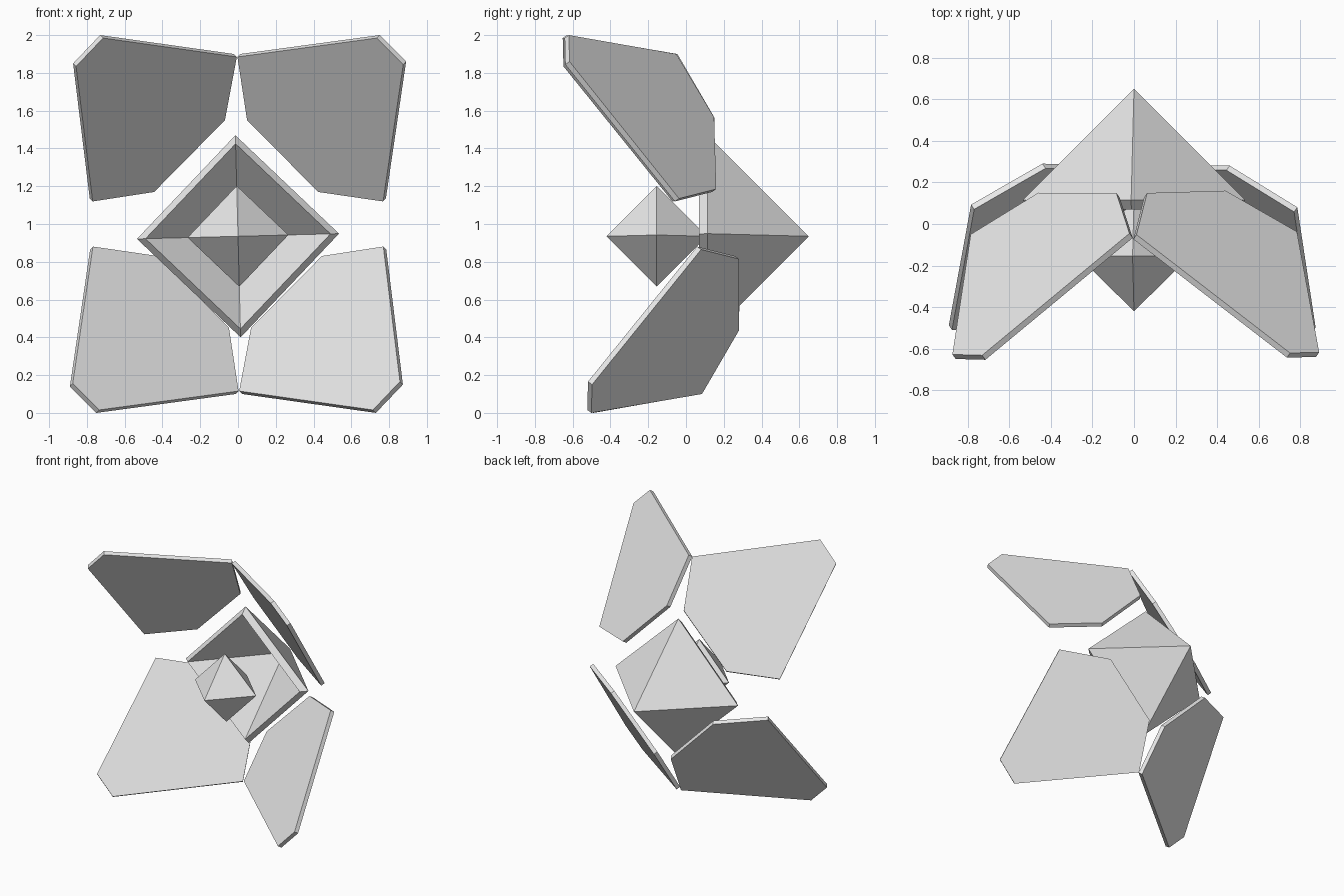
import bpy, bmesh
from mathutils import Vector, Matrix

if "Cube" in bpy.data.objects:
    bpy.data.objects.remove(bpy.data.objects["Cube"])

grey = bpy.data.materials.new("light grey")
grey.diffuse_color = (0.8, 0.8, 0.8, 1)
grey.use_nodes = True
grey.node_tree.nodes["Principled BSDF"].inputs["Base Color"].default_value = grey.diffuse_color


def make(name, verts, faces):
    """Flat-shaded object with outward-facing normals."""
    bm = bmesh.new()
    vs = [bm.verts.new(v) for v in verts]
    for f in faces:
        bm.faces.new([vs[i] for i in f])
    bmesh.ops.recalc_face_normals(bm, faces=bm.faces)
    mesh = bpy.data.meshes.new(name)
    bm.to_mesh(mesh)
    bm.free()
    mesh.materials.append(grey)
    ob = bpy.data.objects.new(name, mesh)
    bpy.context.collection.objects.link(ob)
    return ob


def diamond(r, y):
    return [(r, y, 0), (0, y, r), (-r, y, 0), (0, y, -r)]


# Core pieces are rolled slightly about the y axis
ROLL = Matrix.Translation((0, 0, 0.935)) @ Matrix.Rotation(-0.026, 4, 'Y')

# Hollow pyramid shell, open at the front with a slanted rim
faces = []
for i in range(4):
    j = (i + 1) % 4
    faces += [(i, j, 8), (4 + i, 4 + j, 9), (i, j, 4 + j, 4 + i)]
shell = make("pyramid_shell",
             diamond(0.535, 0.115) + diamond(0.49, 0.07) + [(0, 0.65, 0), (0, 0.575, 0)],
             faces)
shell.matrix_world = ROLL

# Floating octahedron
faces = [(i, (i + 1) % 4, k) for i in range(4) for k in (4, 5)]
gem = make("octahedron", diamond(0.267, 0) + [(0, -0.265, 0), (0, 0.265, 0)], faces)
gem.matrix_world = ROLL @ Matrix.Translation((0, -0.155, 0))

# Four tilted plates: outline in (x, height from middle) and plane y = c + a*x + b*h
OUTLINE_A = [(0.012, 0.90), (0.75, 1.0), (0.89, 0.86), (0.783, 0.135), (0.44, 0.185), (0.063, 0.565)]
OUTLINE_B = [(0.022, 0.90), (0.73, 1.0), (0.873, 0.85), (0.785, 0.135), (0.46, 0.185), (0.085, 0.565)]
PLANE_A = (-0.676, -0.70, 0.587)
PLANE_B = (-0.726, -0.718, 0.617)
THICK = 0.031


def plate(name, sx, sz, outline, plane, shift):
    a, b, c = plane
    outer = [Vector((sx * x, c + a * x + b * h + shift, 1 + sz * h)) for x, h in outline]
    inward = Vector((sx * a, -1, sz * b)).normalized() * THICK
    n = len(outer)
    sides = [(i, (i + 1) % n, n + (i + 1) % n, n + i) for i in range(n)]
    make(name, outer + [v + inward for v in outer],
         [tuple(range(n)), tuple(range(n, 2 * n))] + sides)


plate("upper_right_plate", 1, 1, OUTLINE_A, PLANE_A, 0)
plate("upper_left_plate", -1, 1, OUTLINE_B, PLANE_B, 0)
plate("lower_right_plate", 1, -1, OUTLINE_B, PLANE_B, 0.13)
plate("lower_left_plate", -1, -1, OUTLINE_A, PLANE_A, 0.13)
